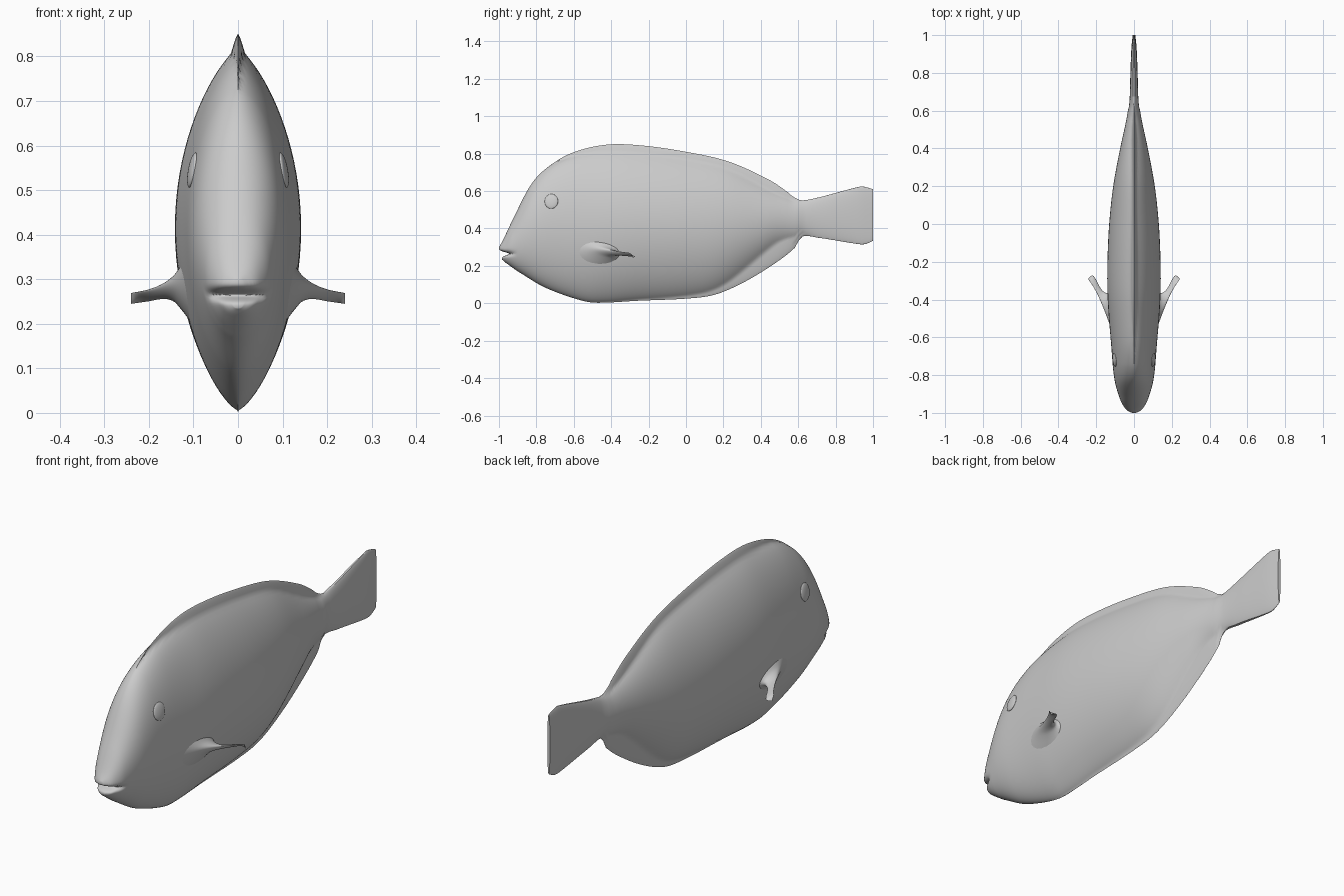
import bpy, bmesh, math
from mathutils import Vector

if "Cube" in bpy.data.objects:
    bpy.data.objects.remove(bpy.data.objects["Cube"], do_unlink=True)

grey = bpy.data.materials.new("plain_grey")
grey.use_nodes = True
grey.diffuse_color = (0.6, 0.6, 0.6, 1)
grey.node_tree.nodes["Principled BSDF"].inputs["Base Color"].default_value = (0.6, 0.6, 0.6, 1)


def curve(keys):
    """Smooth function through (position, value) keys."""
    def slope(i):
        a, b = keys[max(i - 1, 0)], keys[min(i + 1, len(keys) - 1)]
        return (b[1] - a[1]) / (b[0] - a[0])

    def value(t):
        t = min(max(t, keys[0][0]), keys[-1][0])
        i = 0
        while i < len(keys) - 2 and t > keys[i + 1][0]:
            i += 1
        (a, p), (b, q) = keys[i], keys[i + 1]
        h = b - a
        s = (t - a) / h
        return (p * (1 + 2 * s) * (1 - s) ** 2 + q * s * s * (3 - 2 * s)
                + h * s * (1 - s) * (slope(i) * (1 - s) - slope(i + 1) * s))
    return value


# Outline of the body, fins and tail, along the length
top = curve([(-1, .3), (-.98, .335), (-.93, .44), (-.835, .625), (-.755, .715), (-.62, .8),
             (-.435, .847), (-.25, .845), (0, .81), (.23, .757), (.445, .66), (.54, .597),
             (.575, .568), (.63, .55), (.935, .625), (.96, .622), (1, .61)])
bottom = curve([(-1, .235), (-.98, .22), (-.89, .165), (-.755, .085), (-.57, .018), (-.48, .003),
                (-.25, .014), (0, .025), (.15, .045), (.295, .105), (.455, .2), (.585, .3),
                (.615, .355), (.71, .35), (.935, .315), (.965, .318), (1, .335)])
# How far the solid flesh stays inside the thin dorsal and anal fins
top_inset = curve([(-.75, 0), (-.4, .04), (.2, .04), (.45, .055), (.54, .035), (.62, 0), (1, 0)])
low_inset = curve([(-.6, 0), (0, .015), (.2, .035), (.4, .09), (.5, .1), (.58, .06), (.62, 0), (1, 0)])
# Half widths of the flesh and fins, and roundness of the section
flesh = curve([(-1, .015), (-.99, .036), (-.97, .052), (-.93, .073), (-.83, .102), (-.7, .116),
               (-.4, .13), (-.2, .131), (0, .124), (.2, .104), (.4, .069), (.55, .037),
               (.65, .024), (.8, .019), (.93, .014), (1, .007)])
keel = curve([(-.75, 0), (-.4, .05), (.1, .04), (.4, .025), (.6, .014), (.63, 0), (1, 0)])
power = curve([(-1, .4), (-.9, .5), (-.7, .6), (-.4, .75), (.3, .75), (.6, .6), (1, .45)])


def lens(z, low, high, width, exponent):
    u = (2 * z - low - high) / (high - low)
    return width * max(0, 1 - u * u) ** exponent


def half_width(y, z):
    low, high = bottom(y), top(y)
    body = lens(z, low + low_inset(y), high - top_inset(y), flesh(y), power(y))
    return math.hypot(body, lens(z, low, high, keel(y), .75))


def finish(bm, name):
    bmesh.ops.recalc_face_normals(bm, faces=bm.faces)
    mesh = bpy.data.meshes.new(name)
    bm.to_mesh(mesh)
    bm.free()
    obj = bpy.data.objects.new(name, mesh)
    bpy.context.collection.objects.link(obj)
    mesh.materials.append(grey)
    bpy.ops.object.select_all(action="DESELECT")
    obj.select_set(True)
    bpy.context.view_layer.objects.active = obj
    bpy.ops.object.shade_smooth_by_angle(angle=math.radians(50))
    return obj


def loft(rings, name):
    """Skin closed rings that share a point count; caps are strips across."""
    bm = bmesh.new()
    loops = [[bm.verts.new(p) for p in ring] for ring in rings]
    n = len(rings[0])
    for a, b in zip(loops, loops[1:]):
        for j in range(n):
            k = (j + 1) % n
            bm.faces.new((a[j], a[k], b[k], b[j]))
    for ring in (loops[0], loops[-1]):
        for j in range(n // 2):
            corners = [ring[j], ring[j + 1], ring[(n - j - 1) % n], ring[(n - j) % n]]
            bm.faces.new(list(dict.fromkeys(corners)))
    return finish(bm, name)


# Body with dorsal fin, anal fin, tail and a mouth groove
def mouth(y, z):
    reach = min(max((-.9 - y) / .1, 0), 1)
    groove = .045 * math.exp(-((z - .266) / .012) ** 2)
    chin = .015 / (1 + math.exp((z - .266) / .004))
    return y + reach * (groove + chin)


STEPS, HALF = 130, 48
rings = []
for i in range(STEPS + 1):
    y = -1 + 2 * (i / STEPS) ** 1.4
    low, high = bottom(y), top(y)
    side = []
    for j in range(HALF + 1):
        z = (low + high) / 2 - (high - low) / 2 * math.cos(math.pi * j / HALF)
        x = half_width(y, z) if 0 < j < HALF else 0
        side.append((x, mouth(y, z), z))
    rings.append(side + [(-x, v, z) for x, v, z in side[-2:0:-1]])
loft(rings, "body")

# Pectoral fins: front edge, rear edge, height and thickness going outward
front_edge = curve([(.11, -.6), (.13, -.53), (.16, -.45), (.19, -.38), (.22, -.325), (.24, -.297)])
rear_edge = curve([(.11, -.34), (.14, -.365), (.165, -.355), (.18, -.335), (.205, -.288),
                   (.22, -.272), (.24, -.285)])
height = curve([(.11, .285), (.15, .278), (.2, .264), (.24, .257)])
thick = curve([(.11, .075), (.13, .045), (.145, .026), (.17, .012), (.2, .006), (.24, .002)])
for name, sign in (("left_pectoral_fin", 1), ("right_pectoral_fin", -1)):
    rings = []
    for i in range(25):
        x = .11 + .13 * i / 24
        mid, chord = (front_edge(x) + rear_edge(x)) / 2, (rear_edge(x) - front_edge(x)) / 2
        ring = []
        for j in range(24):
            a = math.tau * j / 24
            along = math.cos(a)
            ring.append((sign * x, mid + chord * along,
                         height(x) - .012 * along + thick(x) * math.sin(a)))
        rings.append(ring)
    loft(rings, name)

# Eyes: shallow domes laid on the head
EYE_Y, EYE_Z, D = -.72, .545, .01
dy = (half_width(EYE_Y + D, EYE_Z) - half_width(EYE_Y - D, EYE_Z)) / (2 * D)
dz = (half_width(EYE_Y, EYE_Z + D) - half_width(EYE_Y, EYE_Z - D)) / (2 * D)
for name, sign in (("left_eye", 1), ("right_eye", -1)):
    bm = bmesh.new()
    bmesh.ops.create_uvsphere(bm, u_segments=24, v_segments=16, radius=1)
    eye = finish(bm, name)
    eye.scale = (.036, .04, .009)
    eye.location = (sign * half_width(EYE_Y, EYE_Z), EYE_Y, EYE_Z)
    eye.rotation_euler = Vector((sign, -dy, -dz)).to_track_quat("Z", "Y").to_euler()
